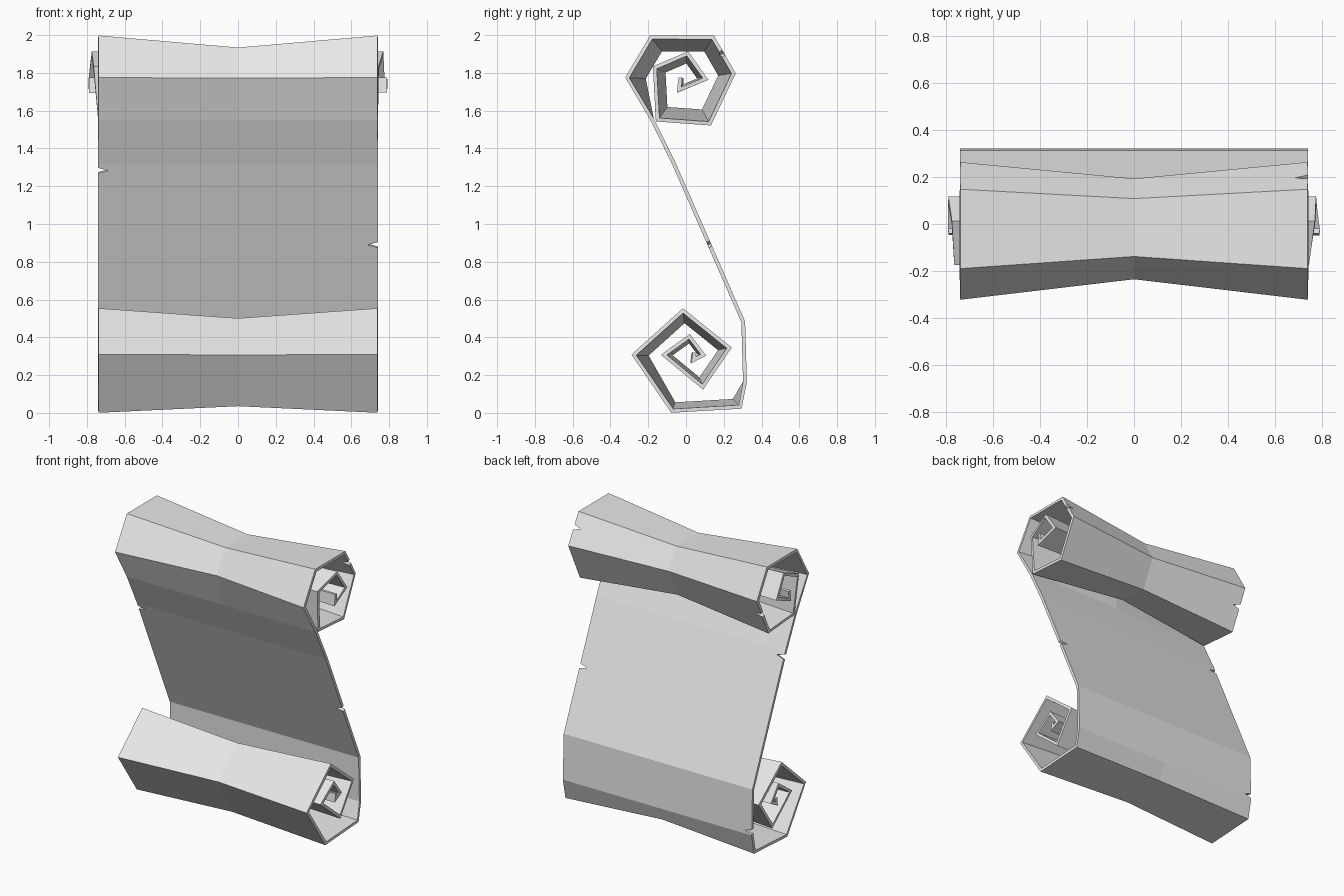
import bpy
from mathutils import Vector

cube = bpy.data.objects.get("Cube")
if cube:
    bpy.data.objects.remove(cube, do_unlink=True)

HALF_WIDTH = 0.74
THICKNESS = 0.02
NOTCH_DEPTH = 0.055
NOTCH_HALF = 0.016

# One plain paper colour
paper = bpy.data.materials.new("paper_grey")
paper.use_nodes = True
paper.diffuse_color = (0.8, 0.8, 0.8, 1)
paper.node_tree.nodes["Principled BSDF"].inputs["Base Color"].default_value = paper.diffuse_color


def make_row(y, z, centre=None, pinch=1.0, left=HALF_WIDTH, right=HALF_WIDTH):
    """One line across the paper: end points, and a middle pinched toward the roll centre."""
    middle = Vector((0, y, z))
    if centre:
        middle = centre + (middle - centre) * pinch
    return [Vector((-left, y, z)), middle, Vector((right, y, z))]


def between(row_a, row_b, t):
    return [a.lerp(b, t) for a, b in zip(row_a, row_b)]


# Upper roll, from its inner end outward; the core slides out of both ends
upper_centre = Vector((0, 0, 1.76))
upper_core = [(-.03, 1.775, .79, .79), (-.036, 1.71, .79, .79), (.103, 1.768, .79, .775),
              (.008, 1.902, .775, .77), (-.165, 1.828, .765, .745)]
upper_wrap = [(-.15, 1.552), (.126, 1.532), (.252, 1.797),
              (.142, 1.988), (-.184, 1.988), (-.311, 1.775)]
rows = [make_row(y, z, upper_centre, .72, a, b) for y, z, a, b in upper_core]
rows += [make_row(y, z, upper_centre, .72) for y, z in upper_wrap]

# Straight sheet between the rolls
sheet = [(-.18, 1.555), (-.064, 1.32), (.303, .482), (.312, .164)]
sheet_start = len(rows)
rows += [make_row(y, z) for y, z in sheet]

# Lower roll, from the sheet inward
lower_centre = Vector((0, .02, .3))
lower_base = [(.287, .032), (-.073, .011)]
lower_wrap = [(-.276, .307), (-.016, .541), (.229, .344), (.088, .138), (-.117, .307),
              (.018, .404), (.092, .307), (.04, .28), (.045, .32)]
rows += [make_row(y, z, lower_centre, .88) for y, z in lower_base]
rows += [make_row(y, z, lower_centre, .78) for y, z in lower_wrap]

# Torn notches: segment -> list of (position along segment, column of the torn edge)
wrap_start = len(upper_core)
LEFT_EDGE, RIGHT_EDGE = 0, 2
notches = {
    wrap_start + 1: [(.57, LEFT_EDGE)],
    wrap_start + 2: [(.55, RIGHT_EDGE)],
    sheet_start + 1: [(.04, LEFT_EDGE), (.51, RIGHT_EDGE)],
    sheet_start + 2: [(.93, LEFT_EDGE)],
}

full_rows = []
for i, row in enumerate(rows):
    full_rows.append(row)
    for t, column in notches.get(i, []):
        following = rows[i + 1]
        step = NOTCH_HALF / (following[column] - row[column]).length
        tip = between(row, following, t)
        tip[column] = tip[column].lerp(tip[1], NOTCH_DEPTH / HALF_WIDTH)
        full_rows += [between(row, following, t - step), tip,
                      between(row, following, t + step)]

# Skin the rows into a strip of paper, then give it thickness
verts = [point for row in full_rows for point in row]
faces = []
for r in range(len(full_rows) - 1):
    for c in range(2):
        a = r * 3 + c
        faces.append((a, a + 1, a + 4, a + 3))
mesh = bpy.data.meshes.new("paper_scroll")
mesh.from_pydata(verts, [], faces)
mesh.materials.append(paper)
scroll = bpy.data.objects.new("paper_scroll", mesh)
bpy.context.scene.collection.objects.link(scroll)

solid = scroll.modifiers.new("paper_thickness", "SOLIDIFY")
solid.thickness = THICKNESS
solid.offset = 0
solid.use_even_offset = True
